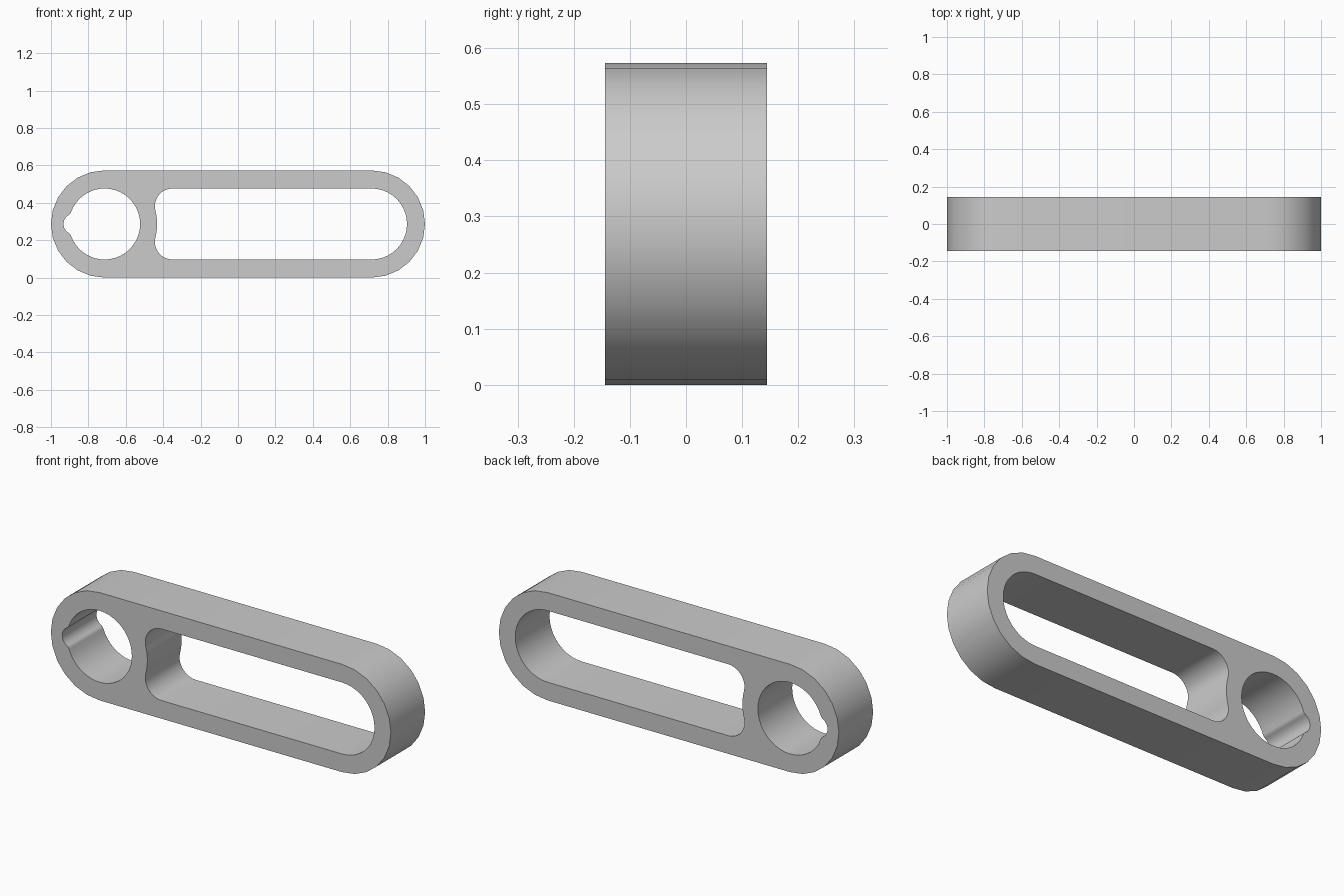
import bpy, bmesh, math

if "Cube" in bpy.data.objects:
    bpy.data.objects.remove(bpy.data.objects["Cube"])

R = 0.2865          # outer end radius, also half the height
CX = 0.7135         # distance of the end centres from the middle
HOLE = 0.19         # radius of the round hole and of the slot end
HALF_DEPTH = 0.144


def arc(cx, cz, r, a0, a1, n):
    """Points on an arc, angles in degrees, z relative to the mid height."""
    return [(cx + r * math.cos(math.radians(a0 + (a1 - a0) * i / n)),
             cz + r * math.sin(math.radians(a0 + (a1 - a0) * i / n)))
            for i in range(n + 1)]


def mirrored(upper):
    """Close an upper half running from the right axis point to the left one."""
    return upper + [(x, -z) for x, z in reversed(upper) if abs(z) > 1e-5]


def unique(points):
    out = []
    for p in points:
        if not out or math.dist(p, out[-1]) > 1e-4:
            out.append(p)
    return out


# Outer outline: rounded bar
outline = arc(CX, 0, R, -90, 90, 12) + arc(-CX, 0, R, 90, 270, 12)

# Round hole with a small filleted notch on its left side
notch_r, fillet, gap = 0.055, 0.03, 0.1645
d1, d2 = HOLE + fillet, notch_r + fillet
along = (d1 ** 2 - d2 ** 2 + gap ** 2) / (2 * gap)
rise = math.sqrt(d1 ** 2 - along ** 2)
a_hole = math.degrees(math.atan2(rise, -along))
a_notch = math.degrees(math.atan2(rise, gap - along))
hole = mirrored(unique(
    arc(-CX, 0, HOLE, 0, a_hole, 20)
    + arc(-CX - along, rise, fillet, a_hole - 180, a_notch - 180, 5)
    + arc(-CX - gap, 0, notch_r, a_notch, 180, 6)))

# Long slot: round right end, left wall bulging around the hole
wall_r, corner = 0.281, 0.095
cz = HOLE - corner
cx = -CX + math.sqrt((wall_r + corner) ** 2 - cz ** 2)
a_wall = math.degrees(math.atan2(cz, cx + CX))
slot = mirrored(unique(
    arc(CX, 0, HOLE, 0, 90, 10)
    + arc(cx, cz, corner, 90, 180 + a_wall, 9)
    + arc(-CX, 0, wall_r, a_wall, 0, 4)))

# Fill the profile between the loops and extrude it through the depth
bm = bmesh.new()
edges = []
for loop in (outline, hole, slot):
    vs = [bm.verts.new((x, -HALF_DEPTH, z + R)) for x, z in loop]
    edges += [bm.edges.new((v, vs[(i + 1) % len(vs)])) for i, v in enumerate(vs)]
bmesh.ops.triangle_fill(bm, edges=edges, use_beauty=True, use_dissolve=False,
                        normal=(0, -1, 0))
ext = bmesh.ops.extrude_face_region(bm, geom=bm.faces[:])
moved = [g for g in ext["geom"] if isinstance(g, bmesh.types.BMVert)]
bmesh.ops.translate(bm, verts=moved, vec=(0, 2 * HALF_DEPTH, 0))
bmesh.ops.recalc_face_normals(bm, faces=bm.faces[:])
mesh = bpy.data.meshes.new("slotted_link")
bm.to_mesh(mesh)
bm.free()

link = bpy.data.objects.new("slotted_link", mesh)
bpy.context.collection.objects.link(link)
grey = bpy.data.materials.new("light_grey")
grey.diffuse_color = (0.6, 0.6, 0.6, 1)
grey.use_nodes = True
grey.node_tree.nodes["Principled BSDF"].inputs["Base Color"].default_value = grey.diffuse_color
mesh.materials.append(grey)

bpy.context.view_layer.objects.active = link
link.select_set(True)
bpy.ops.object.shade_smooth_by_angle(angle=math.radians(30))
